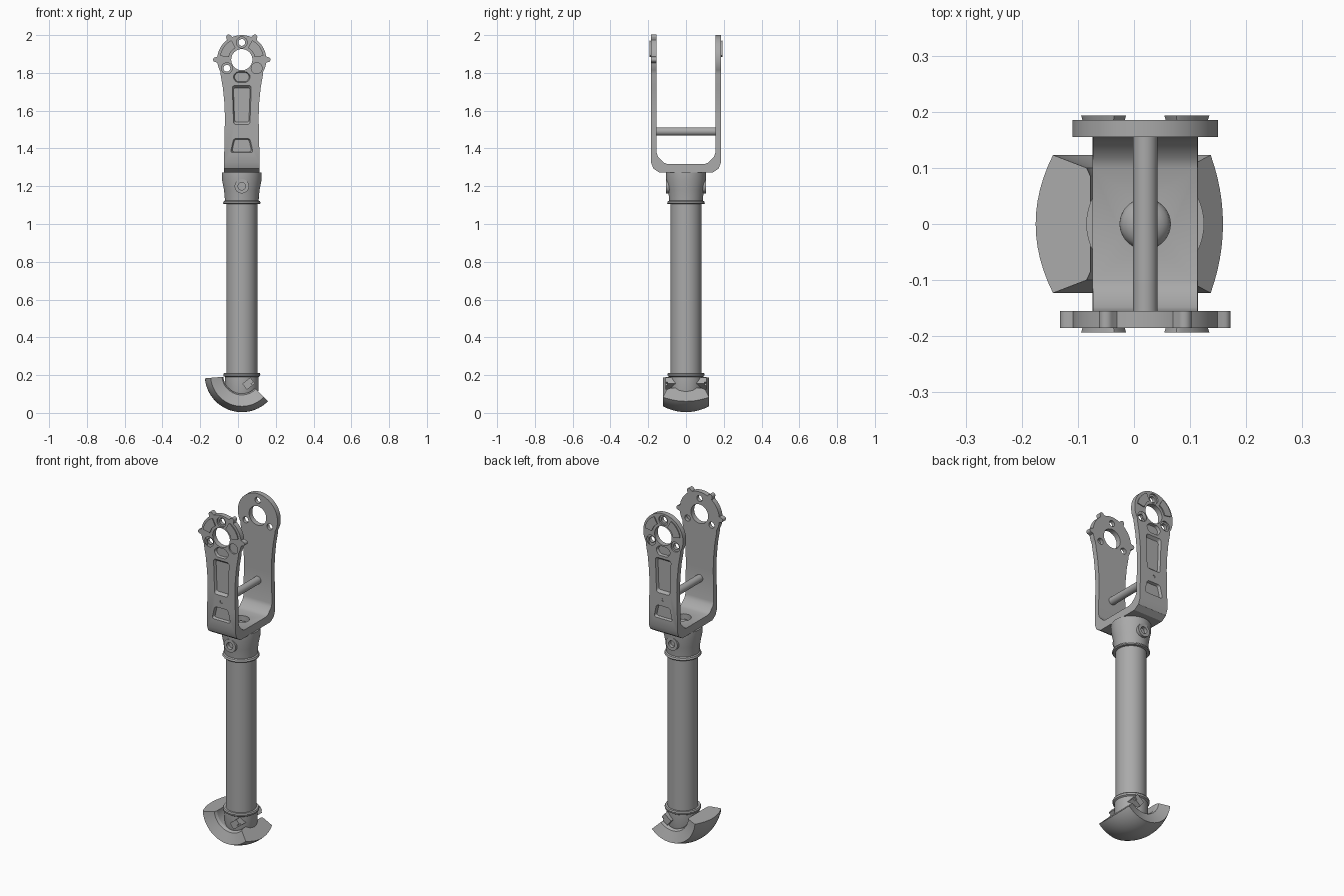
import bpy, bmesh
from math import sin, cos, pi, radians
from mathutils import Vector, Matrix

if "Cube" in bpy.data.objects:
    bpy.data.objects.remove(bpy.data.objects["Cube"])

CX = 0.02                      # axis of the leg
HEAD = 1.87                    # height of the fork pivots

metal = bpy.data.materials.new("plain grey metal")
metal.use_nodes = True
GREY = (0.4, 0.4, 0.4, 1)
metal.diffuse_color = GREY
metal.node_tree.nodes["Principled BSDF"].inputs["Base Color"].default_value = GREY


def finish(name, bm):
    bmesh.ops.remove_doubles(bm, verts=bm.verts, dist=1e-5)
    bmesh.ops.recalc_face_normals(bm, faces=bm.faces)
    mesh = bpy.data.meshes.new(name)
    bm.to_mesh(mesh)
    bm.free()
    obj = bpy.data.objects.new(name, mesh)
    bpy.context.collection.objects.link(obj)
    mesh.materials.append(metal)
    return obj


def smooth(obj, angle=30):
    bpy.ops.object.select_all(action='DESELECT')
    obj.select_set(True)
    bpy.context.view_layer.objects.active = obj
    bpy.ops.object.shade_smooth_by_angle(angle=radians(angle))


def prism(name, pts, axis, a, b, taper=1.0):
    """Extrude a 2D outline along an axis from a to b; the end at b may shrink."""
    place = {'x': lambda u, v, w: (w, u, v),
             'y': lambda u, v, w: (u, w, v),
             'z': lambda u, v, w: (u, v, w)}[axis]
    n = len(pts)
    mu, mv = (sum(p[i] for p in pts) / n for i in (0, 1))
    bm = bmesh.new()
    lo = [bm.verts.new(place(u, v, a)) for u, v in pts]
    hi = [bm.verts.new(place(mu + (u - mu) * taper, mv + (v - mv) * taper, b)) for u, v in pts]
    bm.faces.new(lo)
    bm.faces.new(hi[::-1])
    for i in range(n):
        j = (i + 1) % n
        bm.faces.new((lo[i], lo[j], hi[j], hi[i]))
    return finish(name, bm)


def arc(u, v, r, start=0, end=360, n=32):
    full = end - start == 360
    steps = n if full else n + 1
    angles = [radians(start + (end - start) * i / n) for i in range(steps)]
    return [(u + r * cos(t), v + r * sin(t)) for t in angles]


def rounded(pts, r, n=5):
    out = []
    for i, p in enumerate(pts):
        p = Vector(p)
        a, b = (Vector(pts[k % len(pts)]) - p for k in (i - 1, i + 1))
        a, b = p + a.normalized() * r, p + b.normalized() * r
        for k in range(n + 1):
            t = k / n
            out.append(tuple(a * (1 - t) ** 2 + p * 2 * t * (1 - t) + b * t * t))
    return out


def lathe(name, profile, centre, axis, start=0, sweep=360, steps=48, shut=False):
    """Spin (radius, along) points round an axis through the centre."""
    bm = bmesh.new()
    side = Vector((1, 0, 0))
    axis = Vector(axis)
    rot = Matrix.Rotation(radians(start), 3, axis)
    vs = [bm.verts.new(Vector(centre) + rot @ side * r + axis * h) for r, h in profile]
    pairs = list(zip(vs, vs[1:])) + ([(vs[-1], vs[0])] if shut else [])
    edges = [bm.edges.new(p) for p in pairs]
    geom = vs + edges
    if sweep < 360:
        bm.faces.new(vs)
        geom = vs + edges
    res = bmesh.ops.spin(bm, geom=geom, cent=centre, axis=axis, angle=radians(sweep), steps=steps)
    if sweep < 360:
        last = [g for g in res["geom_last"] if isinstance(g, bmesh.types.BMVert)]
        bm.faces.new(last)
    return finish(name, bm)


def boolean(target, tool, operation='DIFFERENCE'):
    mod = target.modifiers.new("cut", 'BOOLEAN')
    mod.operation, mod.solver, mod.object = operation, 'EXACT', tool
    bpy.context.view_layer.objects.active = target
    bpy.ops.object.modifier_apply(modifier=mod.name)
    bpy.data.objects.remove(tool)


# Fork: a bent strap trimmed to the arm outline
outer = [(-.185, 2.05), (-.185, 1.325), (-.172, 1.293), (-.14, 1.272)]
inner = [(-.155, 2.05), (-.155, 1.375), (-.148, 1.355), (-.118, 1.325), (-.1, 1.318)]
half = outer + [(-y, z) for y, z in outer[::-1]]
hollow = inner + [(-y, z) for y, z in inner[::-1]]
fork = prism("fork", half + hollow[::-1], 'x', -.3, .3)
right = [(.112, 1.79), (.1, 1.72), (.092, 1.64), (.089, 1.56), (.092, 1.45), (.095, 1.2)]
outline = arc(CX, HEAD, .13, -30, 210, 48)
outline += [(CX - x, z) for x, z in right] + [(CX + x, z) for x, z in right[::-1]]
boolean(fork, prism("trim", outline, 'y', -.4, .4), 'INTERSECT')

# Pivot and bolt holes through both arms, and the hole in the fork floor
boolean(fork, prism("pivot hole", arc(CX, HEAD, .056, n=48), 'y', -.4, .4))
bolts = [(CX + .091 * cos(radians(a)), HEAD + .091 * sin(radians(a))) for a in (90, 210, 330)]
for u, v in bolts:
    boolean(fork, prism("bolt hole", arc(u, v, .018, n=24), 'y', -.4, .4))
boolean(fork, prism("floor hole", arc(CX, 0, .045), 'z', 1.25, 1.35))

# Shallow pockets on the outside of both arms
pockets = [
    rounded([(CX - .054, 1.74), (CX + .054, 1.74), (CX + .046, 1.52), (CX - .046, 1.52)], .016),
    rounded([(CX - .046, 1.455), (CX + .046, 1.455), (CX + .064, 1.375), (CX - .064, 1.375)], .016),
    rounded([(CX - .03, 1.808), (CX + .03, 1.808), (CX + .052, 1.78),
             (CX + .032, 1.748), (CX - .032, 1.748), (CX - .052, 1.78)], .014),
]
for start, end in ((10, 62), (118, 170)):
    pockets.append(rounded(arc(CX, HEAD, .117, start, end, 8)
                           + arc(CX, HEAD, .07, end, start, 8), .004, 2))
for s in (-1, 1):
    for shape in pockets:
        boolean(fork, prism("pocket", shape, 'y', s * .193, s * .17, .82))
    for u, v in bolts:
        boolean(fork, prism("counterbore", arc(u, v, .029, n=24), 'y', s * .2, s * .176))
    boolean(fork, prism("index dimple", arc(CX, 1.49, .009, n=16), 'y', s * .2, s * .181))
smooth(fork)

# Index lugs round the front arm
for a in (0, 60, 120, 180):
    t = radians(a)
    tip = arc(.139, 0, .013, -90, 90, 10) + [(.12, .02), (.12, -.02)]
    pts = [(CX + u * cos(t) - v * sin(t), HEAD + u * sin(t) + v * cos(t)) for u, v in tip]
    smooth(prism("index_lug", pts, 'y', -.185, -.155))

# Cross pin between the arms
smooth(prism("cross_pin", arc(CX, 1.49, .022), 'y', -.157, .157))

# Screw head in the fork floor
dome = [(.045 * cos(i * pi / 12), 1.272 + .03 * sin(i * pi / 12)) for i in range(7)]
smooth(lathe("floor_screw", [(.045, 1.26)] + dome, (CX, 0, 0), (0, 0, 1)))

# Upper collar with a bored boss front and back
collar = lathe("upper_collar", [(0, 1.105), (.096, 1.105), (.1, 1.11), (.096, 1.12), (.089, 1.124),
                                (.094, 1.18), (.105, 1.235), (.105, 1.273), (0, 1.273)],
               (CX, 0, 0), (0, 0, 1))
for s in (-1, 1):
    boss = prism("collar_boss", arc(CX, 1.2, .038), 'y', s * .06, s * .106)
    bore = arc(CX, 1.2, .02, n=24)
    boolean(boss, prism("bore", bore, 'y', s * .085, s * .2))
    boolean(collar, prism("bore", bore, 'y', s * .085, s * .2))
    smooth(boss)
smooth(collar)

# Leg tube
smooth(prism("leg_tube", arc(CX, 0, .082, n=48), 'z', .15, 1.15))

# Lower socket with a thin rim
smooth(lathe("lower_socket", [(0, .09), (.08, .09), (.088, .12), (.088, .19), (.096, .195),
                              (.098, .205), (.094, .212), (0, .212)], (CX, 0, 0), (0, 0, 1)))

# Rocker foot: barrel-shaped sector swept about the ankle
tread = [(.196 - .031 * (y / 6) ** 2, y / 6 * .123) for y in range(-6, 7)]
foot = lathe("rocker_foot", tread + [(.105, .1), (.098, .085), (.098, -.085), (.105, -.1)],
             (CX, 0, .2), (0, 1, 0), start=45, sweep=130, steps=40, shut=True)
smooth(foot, 25)

# Tilted clamp blocks on the front and back of the socket
for s in (-1, 1):
    t = radians(38)
    block = [(-.027, -.02), (.027, -.02), (.027, .02), (-.027, .02)]
    pts = [(.056 + u * cos(t) - v * sin(t), .155 + u * sin(t) + v * cos(t)) for u, v in block]
    clamp = prism("clamp_block", pts, 'y', s * .05, s * .108)
    slot = [(.056 + (u - .56 * .056) * .5 + .018, .155 + (v - .155) * .45) for u, v in pts]
    boolean(clamp, prism("slot", slot, 'y', s * .098, s * .2))
    smooth(clamp)
